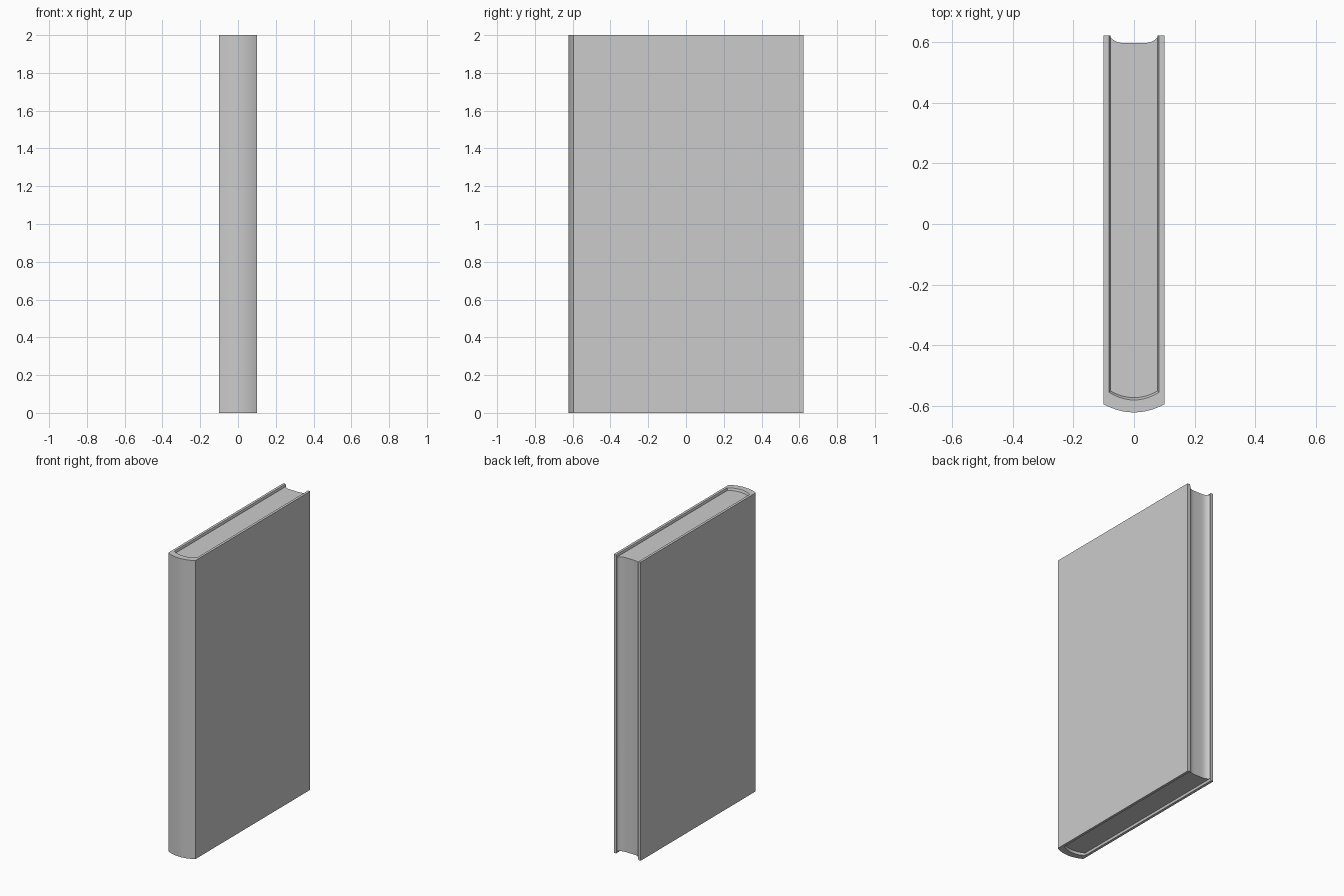
import bpy, bmesh, math

if "Cube" in bpy.data.objects:
    bpy.data.objects.remove(bpy.data.objects["Cube"])

H, HALF_Y, LIP = 2.0, 0.622, 0.014
N = 16


def bow(half_w, y_edge, depth, power=2.0):
    """Curve from -x to +x that leaves y_edge and dips by depth in the middle."""
    pts = []
    for i in range(N + 1):
        t = -math.cos(math.pi * i / N)
        pts.append((half_w * t, y_edge - depth * (1 - abs(t) ** power)))
    return pts


def loft(name, layers):
    """Solid through a stack of (z, outline) layers with equal point counts."""
    bm = bmesh.new()
    rings = [[bm.verts.new((x, y, z)) for x, y in outline] for z, outline in layers]
    n = len(rings[0])
    for a, b in zip(rings, rings[1:]):
        for i in range(n):
            j = (i + 1) % n
            bm.faces.new((a[i], a[j], b[j], b[i]))
    bm.faces.new(rings[0][::-1])
    bm.faces.new(rings[-1])
    bmesh.ops.recalc_face_normals(bm, faces=bm.faces)
    mesh = bpy.data.meshes.new(name)
    bm.to_mesh(mesh)
    bm.free()
    obj = bpy.data.objects.new(name, mesh)
    bpy.context.collection.objects.link(obj)
    bpy.ops.object.select_all(action='DESELECT')
    obj.select_set(True)
    bpy.context.view_layer.objects.active = obj
    bpy.ops.object.shade_smooth_by_angle(angle=math.radians(30))
    return obj


def cover_outline(half_w, y_edge, depth):
    # Rounded spine outside, boards on both sides, rounded spine inside
    outer = [(-0.10, HALF_Y)] + bow(0.10, -0.595, 0.027) + [(0.10, HALF_Y)]
    inner = [(-half_w, HALF_Y)] + bow(half_w, y_edge, depth) + [(half_w, HALF_Y)]
    return outer + inner[::-1]


# Cover: one C-shaped case whose inner edge slopes in towards the pages
rim = cover_outline(0.083, -0.555, 0.026)
seat = cover_outline(0.078, -0.551, 0.022)
loft("cover", [(0, rim), (LIP, seat), (H - LIP, seat), (H, rim)])

# Page block: slightly recessed, hollowed fore-edge, rounded back
pages = bow(0.079, -0.552, 0.022) + bow(0.079, HALF_Y - 0.003, 0.022, 5.0)[::-1]
loft("pages", [(LIP, pages), (H - LIP, pages)])
